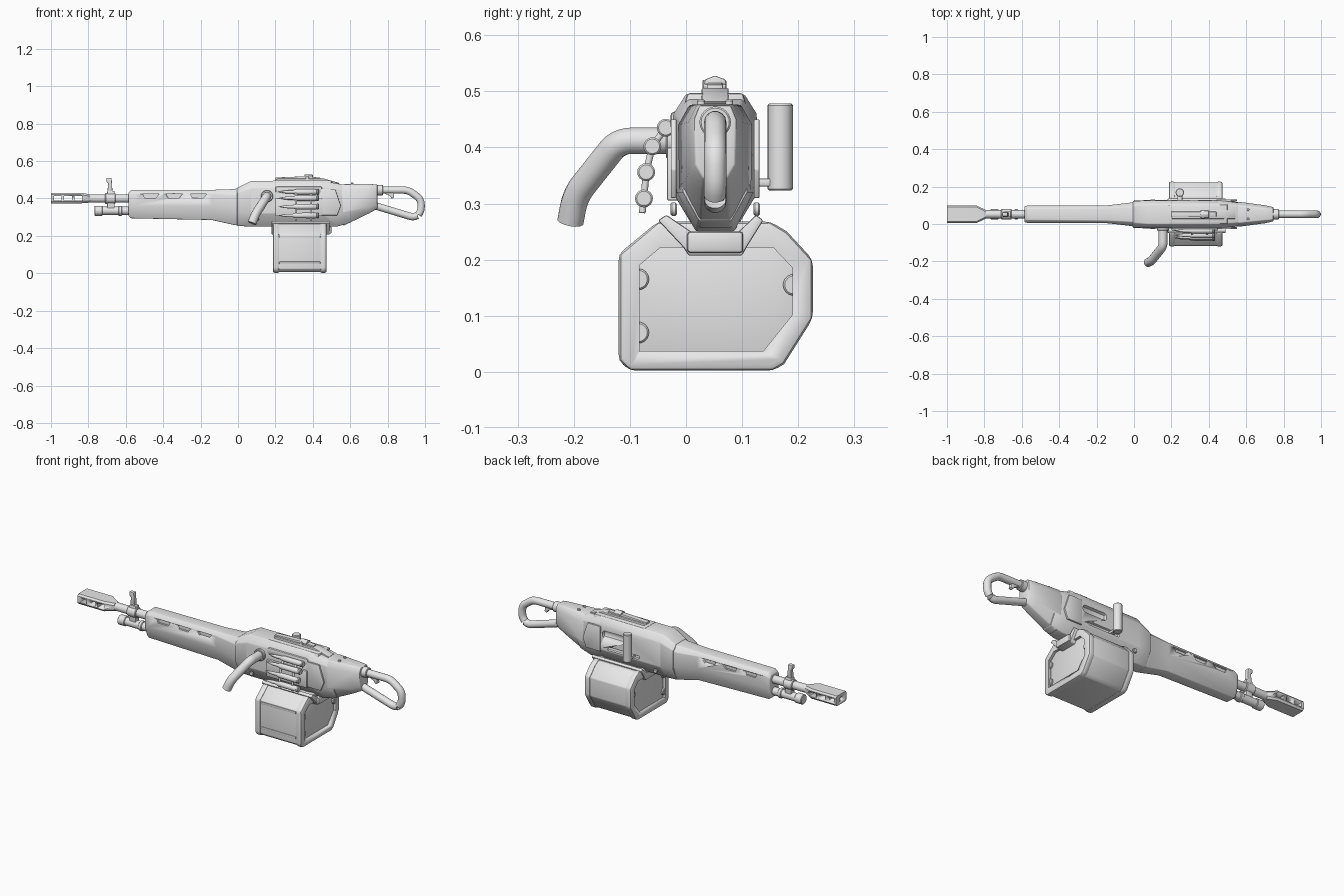
import bpy, bmesh, math
from mathutils import Vector

cube = bpy.data.objects.get("Cube")
if cube:
    bpy.data.objects.remove(cube)

MID = 0.052  # centre line of the gun in y

grey = bpy.data.materials.new("plain grey")
grey.use_nodes = True
grey.diffuse_color = (0.8, 0.8, 0.8, 1)
grey.node_tree.nodes["Principled BSDF"].inputs["Base Color"].default_value = (0.8, 0.8, 0.8, 1)


def activate(obj):
    bpy.ops.object.select_all(action='DESELECT')
    obj.select_set(True)
    bpy.context.view_layer.objects.active = obj


def finish(name, bm, bevel=0.0):
    bmesh.ops.recalc_face_normals(bm, faces=bm.faces)
    mesh = bpy.data.meshes.new(name)
    bm.to_mesh(mesh)
    bm.free()
    mesh.materials.append(grey)
    obj = bpy.data.objects.new(name, mesh)
    bpy.context.collection.objects.link(obj)
    activate(obj)
    if bevel:
        mod = obj.modifiers.new("bevel", 'BEVEL')
        mod.width = bevel
        mod.segments = 2
        mod.limit_method = 'ANGLE'
        bpy.ops.object.modifier_apply(modifier="bevel")
    bpy.ops.object.shade_smooth_by_angle(angle=math.radians(35))
    return obj


def skin(name, rings, bevel=0.0):
    """Bridge a list of equal-length closed rings and cap both ends."""
    bm = bmesh.new()
    loops = [[bm.verts.new(p) for p in ring] for ring in rings]
    n = len(loops[0])
    for a, b in zip(loops, loops[1:]):
        for i in range(n):
            j = (i + 1) % n
            bm.faces.new((a[i], a[j], b[j], b[i]))
    bm.faces.new(loops[0])
    bm.faces.new(loops[-1])
    return finish(name, bm, bevel)


def loft(name, stations, bevel=0.0):
    """Eight-sided body: x, four heights from the bottom, four half widths."""
    rings = []
    for x, *v in stations:
        side = list(zip(v[4:], v[:4]))
        rings.append([(x, MID + h, z) for h, z in side] +
                     [(x, MID - h, z) for h, z in reversed(side)])
    return skin(name, rings, bevel)


def prism(name, pts, lo, hi, axis='X', bevel=0.0):
    """Extrude a (y, z) profile along x, or an (x, z) profile along y."""
    place = (lambda a, b, d: (d, a, b)) if axis == 'X' else (lambda a, b, d: (a, d, b))
    return skin(name, [[place(a, b, d) for a, b in pts] for d in (lo, hi)], bevel)


def box(name, x, y, z, bevel=0.0):
    return prism(name, [(x[0], z[0]), (x[1], z[0]), (x[1], z[1]), (x[0], z[1])], *y, 'Y', bevel)


def lathe(name, base, direction, profile, sides=24):
    """Spin (distance, radius) pairs round a straight axis."""
    base, d = Vector(base), Vector(direction).normalized()
    u = d.orthogonal().normalized()
    w = d.cross(u)
    angles = [math.tau * i / sides for i in range(sides)]
    return skin(name, [[base + d * t + (u * math.cos(a) + w * math.sin(a)) * r
                        for a in angles] for t, r in profile])


def rod(name, a, b, r, c=0.003):
    d = Vector(b) - Vector(a)
    n = d.length
    return lathe(name, a, d, [(0, r - c), (c, r), (n - c, r), (n, r - c)])


def tube(name, points, r, bend):
    """Pipe along a path whose corners are rounded."""
    pts = [Vector(p) for p in points]
    path = [pts[0]]
    for p, q, s in zip(pts, pts[1:], pts[2:]):
        a = q + (p - q).normalized() * bend
        b = q + (s - q).normalized() * bend
        for i in range(6):
            t = i / 5
            path.append(a * (1 - t) ** 2 + q * 2 * t * (1 - t) + b * t * t)
    path.append(pts[-1])
    curve = bpy.data.curves.new(name, 'CURVE')
    curve.dimensions = '3D'
    curve.bevel_depth = r
    curve.bevel_resolution = 5
    curve.use_fill_caps = True
    spline = curve.splines.new('POLY')
    spline.points.add(len(path) - 1)
    for sp, p in zip(spline.points, path):
        sp.co = (*p, 1)
    curve.materials.append(grey)
    obj = bpy.data.objects.new(name, curve)
    bpy.context.collection.objects.link(obj)
    activate(obj)
    bpy.ops.object.convert(target='MESH')
    bpy.ops.object.shade_smooth_by_angle(angle=math.radians(40))


def cut(obj, cutters):
    for c in cutters:
        mod = obj.modifiers.new("cut", 'BOOLEAN')
        mod.operation = 'DIFFERENCE'
        mod.solver = 'EXACT'
        mod.object = c
        activate(obj)
        bpy.ops.object.modifier_apply(modifier="cut")
        bpy.data.objects.remove(c)


# Muzzle brake with side ports and a bore
muzzle = loft("muzzle_brake", [
    (-1.0, .374, .384, .42, .43, .038, .046, .046, .038),
    (-.84, .374, .384, .42, .43, .038, .046, .046, .038),
    (-.79, .378, .388, .412, .422, .012, .022, .022, .012)])
ports = [box("port", (x, x + .042), (-.1, .2), (.389, .414)) for x in (-.985, -.93, -.875)]
ports.append(rod("bore", (-1.05, MID, .402), (-.86, MID, .402), .012))
cut(muzzle, ports)

# Barrel, gas tube and front sight
rod("barrel", (-.82, MID, .4), (-.5, MID, .4), .022)
rod("gas_tube", (-.74, MID, .334), (-.5, MID, .334), .022)
rod("gas_tube_cap", (-.768, MID, .334), (-.725, MID, .334), .027)
rod("gas_collar", (-.64, MID, .334), (-.62, MID, .334), .027)
rod("barrel_collar", (-.71, MID, .4), (-.655, MID, .4), .029)
box("sight_clamp", (-.7, -.66), (MID - .015, MID + .015), (.32, .44), .004)
prism("front_sight", [(-.7, .42), (-.67, .42), (-.676, .51), (-.703, .51), (-.703, .49), (-.694, .48)],
      MID - .011, MID + .011, 'Y', .003)

# Handguard with slanted vents through both sides
guard = loft("handguard", [
    (-.585, .305, .36, .415, .432, .024, .042, .042, .028),
    (-.57, .294, .36, .427, .446, .028, .046, .046, .03),
    (-.14, .285, .36, .427, .446, .03, .048, .048, .034),
    (-.02, .258, .34, .42, .45, .034, .062, .062, .04),
    (.02, .254, .33, .43, .46, .034, .07, .07, .044)], .003)
vents = []
for x in (-.51, -.385, -.255):
    outline = [(x + .012, .402), (x + .07, .402), (x + .088, .424), (x, .424)]
    vents += [prism("vent", outline, MID + s * .036, MID + s * .1, 'Y') for s in (-1, 1)]
cut(guard, vents)

# Receiver with ejection port and handle track on its left
receiver = loft("receiver", [
    (-.005, .253, .33, .43, .456, .034, .072, .07, .044),
    (.07, .25, .32, .455, .494, .034, .076, .074, .052),
    (.45, .25, .32, .46, .495, .034, .076, .074, .052),
    (.53, .25, .32, .45, .48, .034, .068, .066, .046),
    (.6, .27, .32, .44, .465, .03, .058, .056, .04)], .004)
cut(receiver, [box("ejection_port", (.28, .43), (.108, .2), (.39, .43), .015),
               box("handle_track", (.2, .4), (.115, .2), (.328, .348), .008)])
for s, name in ((-1, "right"), (1, "left")):
    y = MID + s * .074
    prism(name + "_side_plate", [(.44, .31), (.53, .31), (.55, .36), (.52, .45), (.44, .45)],
          y - .005, y + .005, 'Y', .002)
    rod(name + "_pin", (.1, y - .006, .29), (.1, y + .006, .29), .012)

# Stock and looped shoulder rest
loft("stock", [
    (.535, .275, .33, .43, .47, .028, .056, .058, .042),
    (.565, .255, .325, .44, .476, .028, .064, .066, .046),
    (.7, .32, .355, .445, .477, .024, .046, .048, .032),
    (.745, .345, .37, .45, .475, .022, .036, .038, .028)], .004)
tube("shoulder_loop", [(.7, MID, .445), (.91, MID, .445), (.979, MID, .395), (.979, MID, .325),
                       (.945, MID, .297), (.72, MID, .365)], .02, .028)
rod("loop_socket", (.73, MID, .445), (.775, MID, .445), .028)
prism("loop_catch", [(.775, .43), (.83, .43), (.835, .405), (.822, .4), (.81, .415)],
      MID - .01, MID + .01, 'Y', .002)
for s in (-1, 1):
    rod("stock_pin", (.61, MID + s * .025, .466), (.61, MID + s * .025, .485), .007, .002)

# Top cover with folded rear sight
prism("top_cover", [(MID - .06, .455), (MID + .06, .455), (MID + .05, .497), (MID - .05, .497)],
      .185, .5, 'X', .006)
prism("cover_ridge", [(.19, .49), (.53, .47), (.545, .482), (.46, .506), (.21, .506)],
      MID - .024, MID + .024, 'Y', .003)
prism("rear_sight_leaf", [(.2, .5), (.44, .5), (.44, .512), (.35, .518), (.2, .512)],
      MID - .014, MID + .014, 'Y', .002)
rod("sight_drum", (.37, MID - .023, .51), (.37, MID + .02, .51), .01, .002)
prism("sight_blade", [(MID - .02, .512), (MID + .02, .512), (MID + .018, .521), (MID, .528), (MID - .018, .521)],
      .355, .4, 'X', .002)

# Side grip on the right and charging handle on the left
tube("side_grip", [(.155, 0, .412), (.155, -.12, .412), (.093, -.197, .315), (.075, -.206, .268)], .024, .025)
rod("side_grip_collar", (.155, -.036, .412), (.155, -.015, .412), .032)
rod("charging_handle", (.245, .168, .323), (.245, .168, .478), .0225)
box("charging_arm", (.232, .258), (.105, .168), (.33, .345), .004)

# Feed frame and belt of cartridges
box("feed_plate", (.2, .45), (-.034, -.01), (.305, .4), .004)
box("feed_hood", (.2, .45), (-.028, .01), (.43, .464), .008)
belt = [(-.036, .435), (-.06, .402), (-.071, .356), (-.075, .309)]
for i, (y, z) in enumerate(belt):
    lathe("cartridge", (.432, y, z), (-1, 0, 0),
          [(0, .013), (.003, .016), (.01, .016), (.013, .012), (.018, .015), (.12, .0145),
           (.14, .009), (.165, .009), (.19, .006), (.215, .001)], 16)
    end = belt[i + 1] if i < 3 else (y - .003, z - .026)
    for x in (.31, .39):
        rod("belt_link", (x, y, z), (x, *end), .006, .001)

# Ammunition box: inset core between two raised rims with end panels
outline = [(-.12, .02), (-.1, .002), (.155, .002), (.175, .014), (.226, .095), (.226, .2), (.18, .25),
           (.15, .268), (-.05, .268), (-.12, .21)]
panel = [(-.083, .037), (.138, .037), (.19, .102), (.19, .185), (.155, .222), (-.045, .222), (-.083, .19)]
centre = Vector((.053, .135))
core = [centre + (Vector(p) - centre) * .97 for p in outline]
prism("box_core", core, .2, .46, 'X', .004)
for lo, hi in ((.186, .222), (.438, .474)):
    rim = prism("box_rim", outline, lo, hi, 'X', .011)
    cut(rim, [prism("panel_hole", panel, lo - .1, hi + .1)])
    for y, z in ((-.085, .165), (-.085, .07), (.192, .155)):
        rod("rim_stud", (lo + .004, y, z), (hi - .004, y, z), .019)
for z in (.05, .19):
    box("box_rib", (.22, .44), (-.118, -.108), (z, z + .012), .002)

# Feed tray joining the box to the receiver
prism("box_mount", [(-.05, .27), (-.035, .28), (MID - .04, .248), (MID + .04, .248), (.125, .28), (.138, .27),
                    (.108, .222), (.1, .207), (.005, .207), (-.005, .222)], .18, .49, 'X', .004)
box("mount_latch", (.47, .5), (MID - .05, MID + .05), (.212, .25), .006)
